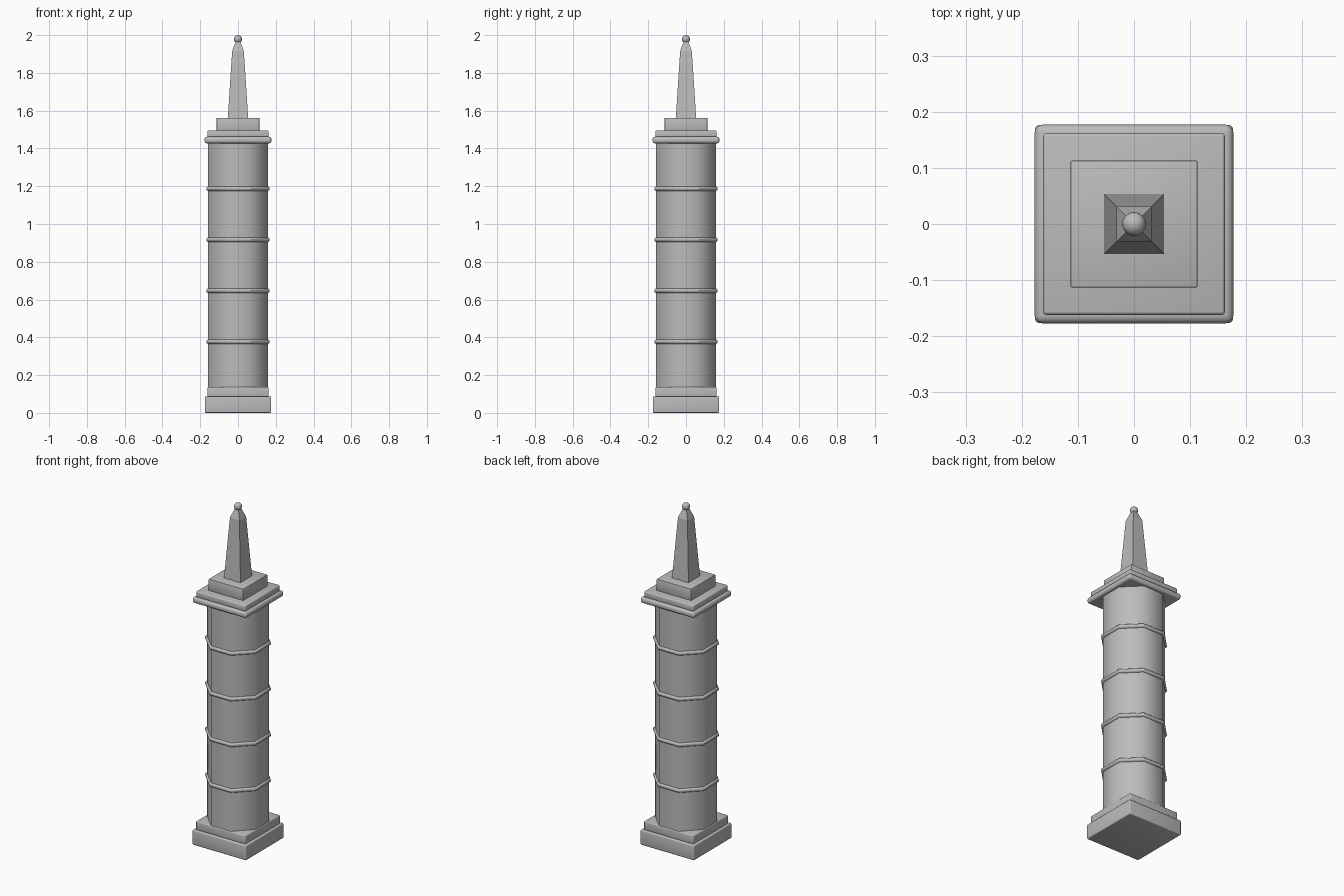
import bpy, bmesh, math

if "Cube" in bpy.data.objects:
    bpy.data.objects.remove(bpy.data.objects["Cube"])

stone = bpy.data.materials.new("grey stone")
stone.diffuse_color = (0.5, 0.5, 0.5, 1)
stone.use_nodes = True
stone.node_tree.nodes["Principled BSDF"].inputs["Base Color"].default_value = stone.diffuse_color


def finish(bm, name, smooth=None):
    bmesh.ops.recalc_face_normals(bm, faces=bm.faces)
    me = bpy.data.meshes.new(name)
    bm.to_mesh(me)
    bm.free()
    ob = bpy.data.objects.new(name, me)
    bpy.context.collection.objects.link(ob)
    me.materials.append(stone)
    if smooth:
        bpy.ops.object.select_all(action='DESELECT')
        ob.select_set(True)
        bpy.context.view_layer.objects.active = ob
        bpy.ops.object.shade_smooth_by_angle(angle=math.radians(smooth))
    return ob


def prism(name, sides, profile, closed=False, smooth=None):
    """Stack of regular polygons, flats to the front; profile = (half width, z)."""
    bm = bmesh.new()
    k = 1 / math.cos(math.pi / sides)
    rings = []
    for r, z in profile:
        angles = [2 * math.pi * (i + 0.5) / sides for i in range(sides)]
        rings.append([bm.verts.new((r * k * math.cos(a), r * k * math.sin(a), z))
                      for a in angles])
    pairs = list(zip(rings, rings[1:]))
    if closed:
        pairs.append((rings[-1], rings[0]))
    else:
        bm.faces.new(rings[0])
        bm.faces.new(rings[-1])
    for a, b in pairs:
        for i in range(sides):
            j = (i + 1) % sides
            bm.faces.new((a[i], a[j], b[j], b[i]))
    return finish(bm, name, smooth)


def slab(name, half, z0, z1, bevel, segments=3):
    """Square slab with softened edges."""
    bm = bmesh.new()
    bmesh.ops.create_cube(bm, size=1)
    for v in bm.verts:
        v.co = (v.co.x * 2 * half, v.co.y * 2 * half, z0 + (v.co.z + 0.5) * (z1 - z0))
    bmesh.ops.bevel(bm, geom=bm.edges[:], offset=bevel, segments=segments,
                    profile=0.5, affect='EDGES')
    return finish(bm, name, 40)


# Stepped base
slab("base_plinth", 0.176, 0.0, 0.088, 0.006)
slab("base_step", 0.162, 0.086, 0.137, 0.005)

# Octagonal shaft
prism("shaft", 8, [(0.158, 0.13), (0.158, 1.435)], smooth=50)

# Rounded bands around the shaft
for n in range(4):
    z = 0.377 + 0.27 * n
    tube = [(0.155 + 0.0125 * math.cos(t), z + 0.0125 * math.sin(t))
            for t in (2 * math.pi * i / 12 for i in range(12))]
    prism(f"shaft_band_{n + 1}", 8, tube, closed=True, smooth=40)

# Stepped top
slab("cornice", 0.177, 1.427, 1.462, 0.014, 4)
slab("cornice_step", 0.162, 1.46, 1.495, 0.006)
slab("spire_block", 0.113, 1.493, 1.562, 0.002, 2)

# Tapered square spire with a pointed tip
prism("spire", 4, [(0.054, 1.56), (0.031, 1.915), (0.012, 1.968)])

# Ball finial
bm = bmesh.new()
bmesh.ops.create_uvsphere(bm, u_segments=24, v_segments=16, radius=0.021)
bmesh.ops.translate(bm, verts=bm.verts, vec=(0, 0, 1.979))
finish(bm, "ball_finial", 60)
